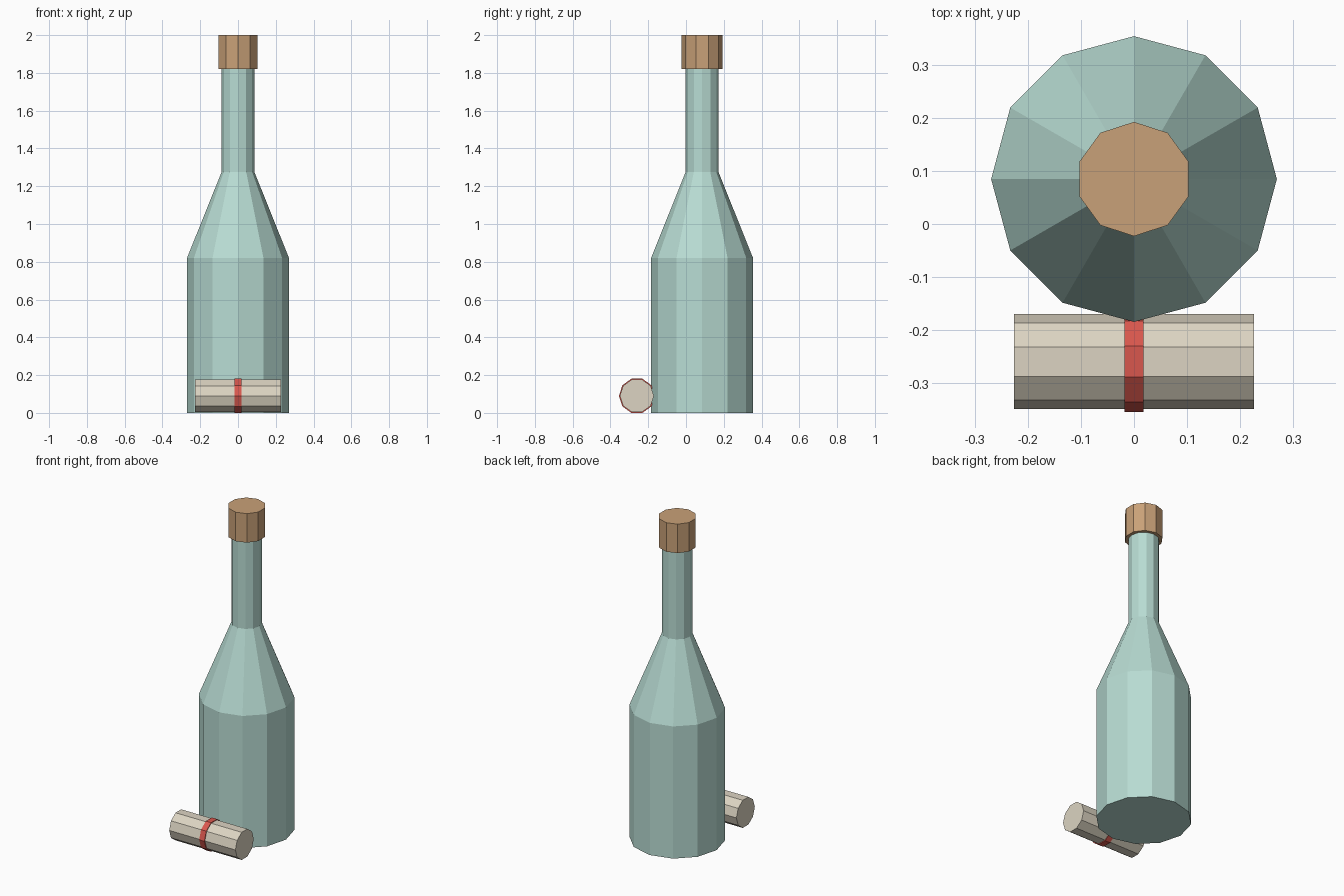
import bpy, bmesh, math

if "Cube" in bpy.data.objects:
    bpy.data.objects.remove(bpy.data.objects["Cube"])


def material(name, r, g, b):
    def lin(c):
        c /= 255
        return c / 12.92 if c <= 0.04045 else ((c + 0.055) / 1.055) ** 2.4
    m = bpy.data.materials.new(name)
    m.diffuse_color = (lin(r), lin(g), lin(b), 1)
    m.use_nodes = True
    m.node_tree.nodes["Principled BSDF"].inputs["Base Color"].default_value = m.diffuse_color
    return m


def lathe(name, profile, sides, start, centre, mat, along_x=False):
    """Flat-faced, capped solid from (radius, height) rings about z or x."""
    bm = bmesh.new()
    rings = []
    for r, h in profile:
        ring = []
        for i in range(sides):
            a = start + 2 * math.pi * i / sides
            u, v = r * math.cos(a), r * math.sin(a)
            ring.append(bm.verts.new((h, u, v) if along_x else (u, v, h)))
        rings.append(ring)
    for lo, hi in zip(rings, rings[1:]):
        for i in range(sides):
            j = (i + 1) % sides
            bm.faces.new((lo[i], lo[j], hi[j], hi[i]))
    bm.faces.new(rings[0][::-1])
    bm.faces.new(rings[-1])
    bmesh.ops.recalc_face_normals(bm, faces=bm.faces)
    mesh = bpy.data.meshes.new(name)
    bm.to_mesh(mesh)
    bm.free()
    mesh.materials.append(mat)
    ob = bpy.data.objects.new(name, mesh)
    ob.location = centre
    bpy.context.collection.objects.link(ob)
    return ob


glass = material("pale_green_glass", 184, 220, 211)
cork = material("cork_brown", 201, 161, 120)
paper = material("cream_paper", 220, 212, 194)
red = material("red_ribbon", 217, 87, 77)

# Bottle: body, sloped shoulder and neck
lathe("bottle", [(0.27, 0), (0.27, 0.82), (0.087, 1.275), (0.087, 1.83)],
      12, 0, (0, 0.085, 0), glass)

# Stopper capping the neck
lathe("stopper", [(0.108, 1.82), (0.108, 2.0)],
      10, math.pi / 2, (0, 0.085, 0), cork)

# Rolled paper lying in front, tied with a ribbon
lathe("paper_roll", [(0.09, -0.227), (0.09, 0.227)],
      10, 0, (0, -0.26, 0.0904), paper, along_x=True)
lathe("ribbon", [(0.095, -0.018), (0.095, 0.018)],
      10, 0, (0, -0.26, 0.0904), red, along_x=True)
